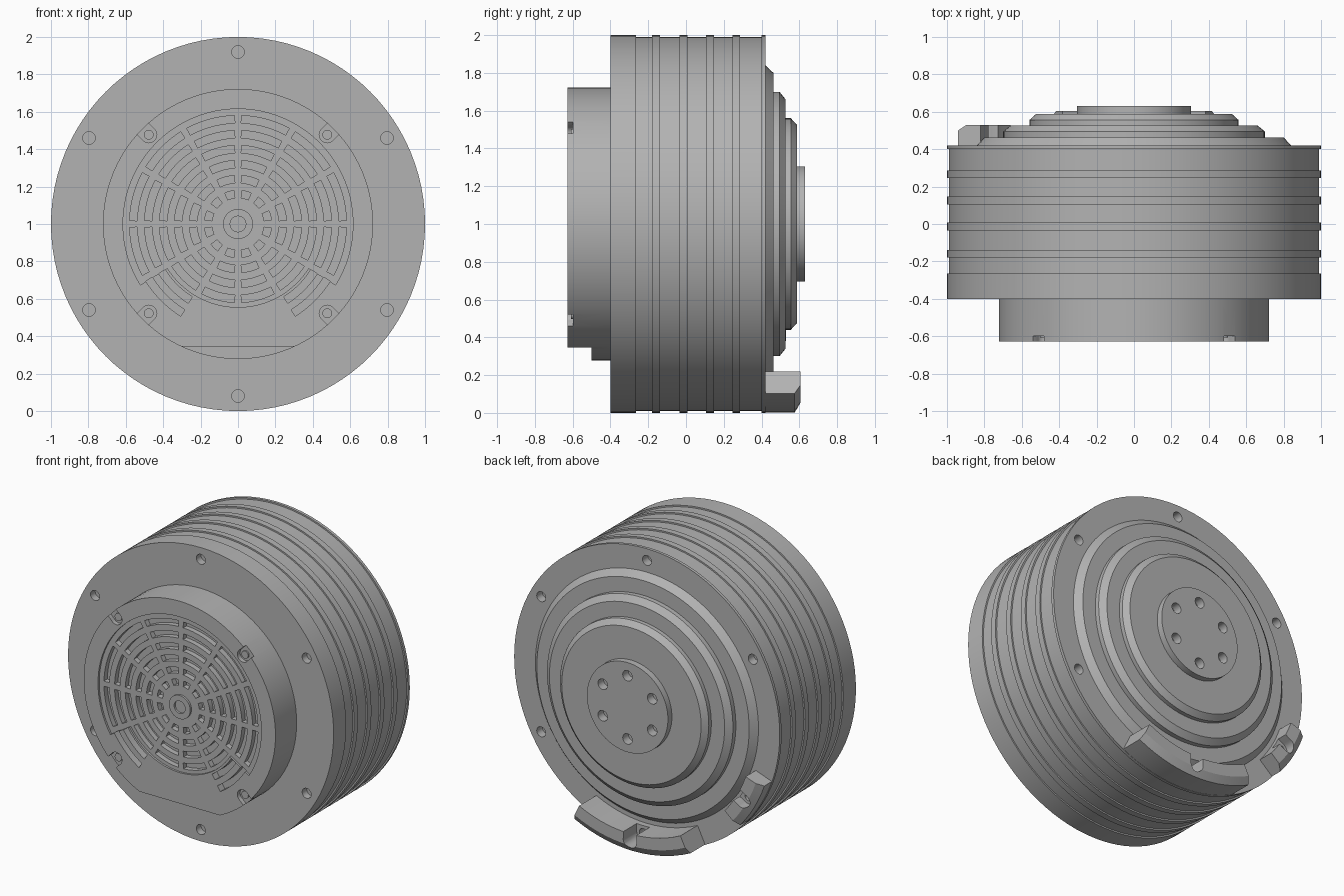
import bpy, bmesh, math
from mathutils import Matrix, Vector

if "Cube" in bpy.data.objects:
    bpy.data.objects.remove(bpy.data.objects["Cube"])

grey = bpy.data.materials.new("housing_grey")
grey.diffuse_color = (0.45, 0.45, 0.45, 1)
grey.use_nodes = True
grey.node_tree.nodes["Principled BSDF"].inputs["Base Color"].default_value = grey.diffuse_color


def pt(r, deg, y):
    """Point at radius and angle around the horizontal axis (y, at z = 1)."""
    a = math.radians(deg)
    return Vector((r * math.cos(a), y, 1 + r * math.sin(a)))


def finish(bm, name):
    bmesh.ops.recalc_face_normals(bm, faces=bm.faces)
    me = bpy.data.meshes.new(name)
    bm.to_mesh(me)
    bm.free()
    me.materials.append(grey)
    ob = bpy.data.objects.new(name, me)
    bpy.context.collection.objects.link(ob)
    return ob


def lathe(bm, profile, n=96):
    """Revolve (radius, y) points and cap both ends."""
    rings = [[bm.verts.new(pt(r, 360 * i / n, y)) for i in range(n)] for r, y in profile]
    for a, b in zip(rings, rings[1:]):
        for i in range(n):
            j = (i + 1) % n
            bm.faces.new((a[i], a[j], b[j], b[i]))
    bm.faces.new(rings[0])
    bm.faces.new(rings[-1])


def arc(bm, section, a0, a1):
    """Sweep a closed (radius, y) section from angle a0 to a1."""
    n = max(2, round(abs(a1 - a0) / 3.75))
    rings = [[bm.verts.new(pt(r, a0 + (a1 - a0) * i / n, y)) for r, y in section]
             for i in range(n + 1)]
    m = len(section)
    for a, b in zip(rings, rings[1:]):
        for i in range(m):
            j = (i + 1) % m
            bm.faces.new((a[i], a[j], b[j], b[i]))
    bm.faces.new(rings[0])
    bm.faces.new(rings[-1])


def rect(r0, r1, y0, y1):
    return [(r0, y0), (r1, y0), (r1, y1), (r0, y1)]


def peg(bm, r, deg, rad, y0, y1, n=20):
    """Cylinder along y at a polar position."""
    c = pt(r, deg, (y0 + y1) / 2)
    bmesh.ops.create_cone(bm, cap_ends=True, segments=n, radius1=rad, radius2=rad,
                          depth=y1 - y0, matrix=Matrix.Translation(c) @ Matrix.Rotation(math.pi / 2, 4, 'X'))


def box(bm, r, deg, dr, dt, y0, y1):
    """Box centred at a polar position, dr long radially and dt wide."""
    m = (Matrix.Translation(pt(r, deg, (y0 + y1) / 2)) @ Matrix.Rotation(-math.radians(deg), 4, 'Y')
         @ Matrix.Diagonal((dr, y1 - y0, dt, 1)))
    bmesh.ops.create_cube(bm, size=1, matrix=m)


def cut(ob, bm):
    """Subtract the shapes in bm, then remove the cutter."""
    cutter = finish(bm, "cutter")
    cutter.hide_render = True
    mod = ob.modifiers.new("cut", 'BOOLEAN')
    mod.operation, mod.solver, mod.object = 'DIFFERENCE', 'EXACT', cutter
    bpy.context.view_layer.objects.active = ob
    bpy.ops.object.modifier_apply(modifier=mod.name)
    bpy.data.objects.remove(cutter)


BOLTS = [30 + 60 * k for k in range(6)]
FRONT, BACK = -0.628, 0.63

# Ribbed drum with stepped back and end disc
profile = [(1, -0.4), (1, -0.265)]
for y in (-0.18, -0.035, 0.105, 0.245):
    profile += [(0.99, profile[-1][1]), (0.99, y), (1, y), (1, y + 0.042)]
profile += [(0.99, 0.287), (0.99, 0.4), (1, 0.4), (1, 0.42),
            (0.84, 0.42), (0.80, 0.463), (0.70, 0.463), (0.70, 0.495), (0.66, 0.527),
            (0.56, 0.527), (0.56, 0.555), (0.525, 0.587), (0.305, 0.587), (0.305, BACK)]
bm = bmesh.new()
lathe(bm, profile)
drum = finish(bm, "ribbed_drum")
bm = bmesh.new()
for a in BOLTS:
    peg(bm, 0.92, a, 0.034, -0.45, -0.35)
    peg(bm, 0.92, a, 0.034, 0.36, 0.46)
    peg(bm, 0.215, a, 0.036, 0.57, 0.7)
cut(drum, bm)

# Front boss with flat underside
bm = bmesh.new()
lathe(bm, [(0.722, FRONT), (0.722, -0.39)])
boss = finish(bm, "front_boss")
bm = bmesh.new()
box(bm, 0.805, 270, 0.3, 2, -0.8, -0.5)
cut(boss, bm)

# Shallow grille recess, smaller along the bottom
bm = bmesh.new()
edge = [pt(0.615, -32 + 244 * i / 64, 0) for i in range(65)]
edge += [pt(0.445, 212 + 116 * i / 32, 0) for i in range(33)]
lo, hi = [[bm.verts.new((p.x, y, p.z)) for p in edge] for y in (-0.7, FRONT + 0.014)]
for i in range(len(edge)):
    j = (i + 1) % len(edge)
    bm.faces.new((lo[i], lo[j], hi[j], hi[i]))
bm.faces.new(lo)
bm.faces.new(hi)
cut(boss, bm)

# Vent slots: rings split by twelve spokes
bm = bmesh.new()
for k in range(6):
    r0, r1 = 0.14 + 0.08 * k, 0.18 + 0.08 * k
    gap = math.degrees(math.asin(0.017 / r0))
    for s in range(12):
        if k > 3 and s in (8, 9):
            continue
        arc(bm, rect(r0, r1, -0.7, FRONT + 0.05), 30 * s + gap, 30 * s + 30 - gap)
cut(boss, bm)

# Corner screw pockets open to the rim
corners = (45, 135, 225, 315)
for shape in ("pocket", "channel"):
    bm = bmesh.new()
    for a in corners:
        if shape == "pocket":
            peg(bm, 0.675, a, 0.043, -0.7, FRONT + 0.03)
        else:
            box(bm, 0.725, a, 0.1, 0.084, -0.7, FRONT + 0.03)
    cut(boss, bm)
bm = bmesh.new()
for a in corners:
    peg(bm, 0.675, a, 0.026, FRONT + 0.02, FRONT + 0.04)
screws = finish(bm, "corner_screws")

# Centre hub ring
bm = bmesh.new()
lathe(bm, [(0.042, FRONT + 0.02), (0.042, FRONT), (0.08, FRONT), (0.08, FRONT + 0.03)], 32)
hub = finish(bm, "centre_hub")

# Rear rim tabs with bolt notches
parts = [drum, boss, screws, hub]
for name, mid, half, top in (("bottom_tab", 270, 26, 0.605), ("side_tab", 210, 10.5, 0.53)):
    bm = bmesh.new()
    arc(bm, [(0.87, 0.41), (0.998, 0.41), (0.998, top - 0.03), (0.95, top), (0.87, top)],
        mid - half, mid + half)
    tab = finish(bm, name)
    for shape in ("seat", "mouth", "hole"):
        bm = bmesh.new()
        if shape == "seat":
            peg(bm, 0.92, mid, 0.05, 0.46, 0.7)
        elif shape == "mouth":
            box(bm, 0.87, mid, 0.1, 0.098, 0.46, 0.7)
        else:
            peg(bm, 0.92, mid, 0.03, 0.3, 0.6)
        cut(tab, bm)
    parts.append(tab)

# Smooth curved walls, keep edges crisp
for ob in parts:
    bpy.ops.object.select_all(action='DESELECT')
    ob.select_set(True)
    bpy.context.view_layer.objects.active = ob
    bpy.ops.object.shade_smooth_by_angle(angle=math.radians(25))
